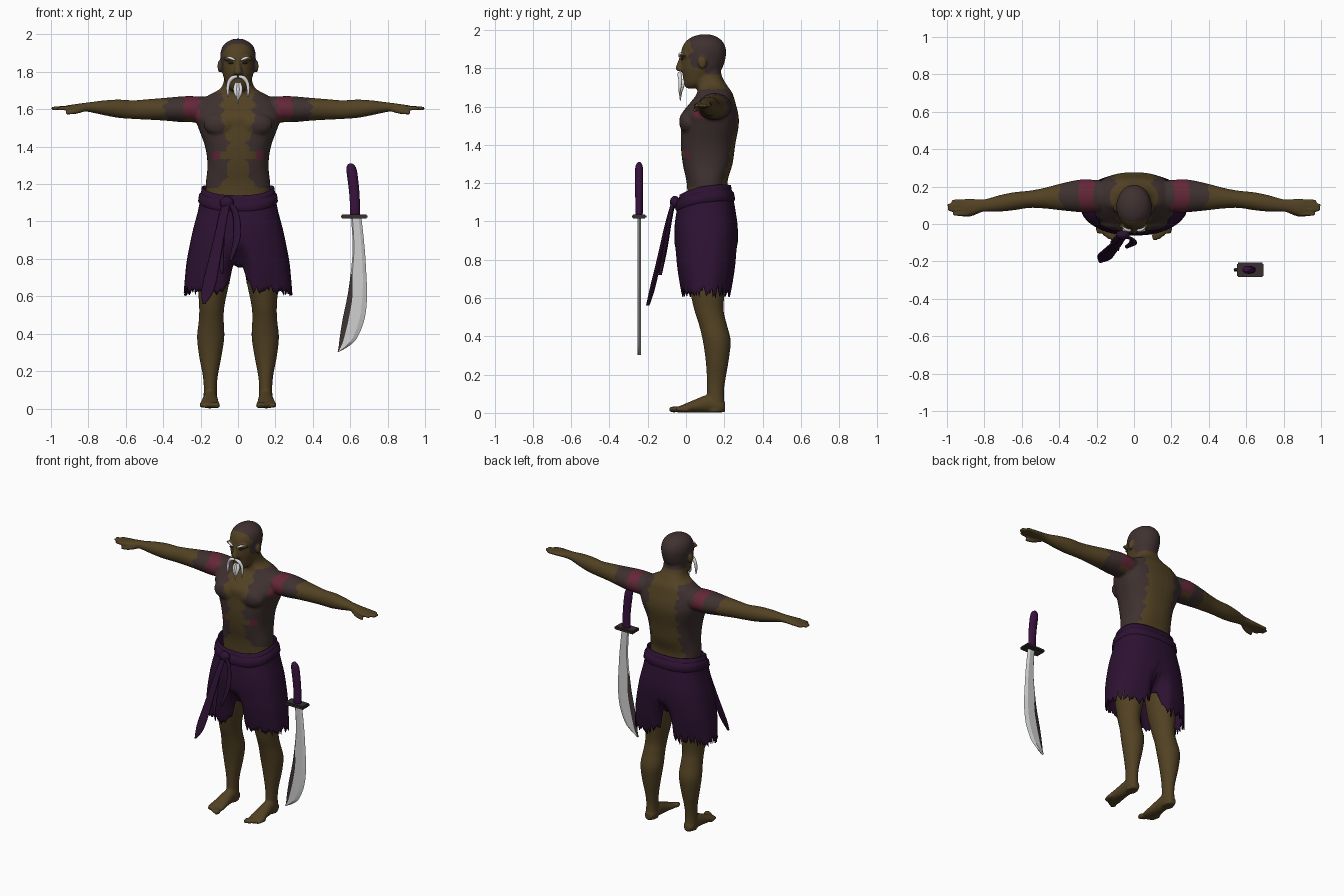
import bpy, bmesh, math, random
from mathutils import Vector, Matrix

if "Cube" in bpy.data.objects:
    bpy.data.objects.remove(bpy.data.objects["Cube"])
random.seed(4)

def mat(name, r, g, b):
    m = bpy.data.materials.new(name)
    m.diffuse_color = (r, g, b, 1)
    m.use_nodes = True
    m.node_tree.nodes["Principled BSDF"].inputs["Base Color"].default_value = m.diffuse_color
    return m

SKIN = mat("brown skin", .085, .054, .017)
INK = mat("dark body paint", .05, .031, .030)
RED = mat("maroon body paint", .125, .020, .040)
CLOTH = mat("purple cloth", .026, .006, .032)
WHITE = mat("white hair", .72, .72, .72)
STEEL = mat("steel", .62, .62, .62)
EDGE = mat("dark steel", .045, .032, .032)
GUARD = mat("guard brown", .040, .028, .030)
GRIP = mat("grip purple", .040, .006, .048)

def spline(rows, k=4):
    """Catmull-Rom interpolation through rows of numbers."""
    out, n = [], len(rows)
    for i in range(n - 1):
        a, b, c, d = rows[max(i-1, 0)], rows[i], rows[i+1], rows[min(i+2, n-1)]
        for j in range(k):
            u = j / k
            out.append([.5*(2*q + (r-p)*u + (2*p-5*q+4*r-s)*u*u + (3*q-p-3*r+s)*u**3)
                        for p, q, r, s in zip(a, b, c, d)])
    return out + [list(rows[-1])]

def skin_rings(bm, rings, caps=True):
    vs = [[bm.verts.new(p) for p in r] for r in rings]
    n = len(vs[0])
    for a, b in zip(vs, vs[1:]):
        for i in range(n):
            bm.faces.new((a[i], a[(i+1) % n], b[(i+1) % n], b[i]))
    if caps:
        bm.faces.new(vs[0]); bm.faces.new(vs[-1])

def sup(v, p):
    return math.copysign(abs(v) ** (2/p), v)

def tube(bm, axis, rows, s=1, n=28, p=2.0):
    """Rows of (position, centre1, centre2, radius1, radius2) along an axis."""
    rings = []
    for t, c1, c2, r1, r2 in spline(rows):
        ring = []
        for i in range(n):
            a = math.tau * i / n
            u, v = c1 + r1*sup(math.cos(a), p), c2 + r2*sup(math.sin(a), p)
            x, y, z = {'X': (t, u, v), 'Y': (u, t, v), 'Z': (u, v, t)}[axis]
            ring.append((s*x, y, z))
        rings.append(ring)
    skin_rings(bm, rings)

def sweep(bm, rows, n=12):
    """Round strand through rows of (x, y, z, radius)."""
    rows = spline(rows)
    rings = []
    for i, (x, y, z, r) in enumerate(rows):
        d = Vector(rows[min(i+1, len(rows)-1)][:3]) - Vector(rows[max(i-1, 0)][:3])
        q = d.to_track_quat('Z', 'Y')
        rings.append([Vector((x, y, z)) + q @ Vector((r*math.cos(math.tau*k/n), r*math.sin(math.tau*k/n), 0))
                      for k in range(n)])
    skin_rings(bm, rings)

def ball(bm, c, r):
    bmesh.ops.create_uvsphere(bm, u_segments=16, v_segments=10, radius=1,
                              matrix=Matrix.Translation(c) @ Matrix.Diagonal((*r, 1)))

def finish(bm, name, mats, smooth=True, thick=0):
    bmesh.ops.recalc_face_normals(bm, faces=bm.faces[:])
    me = bpy.data.meshes.new(name)
    bm.to_mesh(me); bm.free()
    ob = bpy.data.objects.new(name, me)
    bpy.context.collection.objects.link(ob)
    for m in mats:
        me.materials.append(m)
    if smooth:
        me.shade_smooth()
    if thick:
        ob.modifiers.new("thickness", 'SOLIDIFY').thickness = thick
    return ob

# body: torso, head, limbs as overlapping volumes, fused by a voxel remesh
bm = bmesh.new()
tube(bm, 'Z', [(1.08, 0, .12, .17, .11), (1.2, 0, .11, .172, .106), (1.3, 0, .113, .163, .13),
               (1.4, 0, .115, .176, .142), (1.5, 0, .125, .212, .15), (1.56, 0, .125, .23, .148),
               (1.62, 0, .14, .215, .118), (1.67, 0, .15, .165, .092), (1.71, 0, .135, .095, .08),
               (1.76, 0, .115, .074, .072), (1.82, 0, .11, .07, .07)], p=2.4, n=40)
tube(bm, 'Z', [(1.695, 0, .035, .028, .035), (1.72, 0, .05, .056, .06), (1.76, 0, .068, .073, .085),
               (1.8, 0, .082, .085, .107), (1.85, 0, .09, .092, .116), (1.9, 0, .093, .094, .116),
               (1.94, 0, .095, .08, .096), (1.965, 0, .097, .05, .062), (1.977, 0, .1, .018, .022)])
tube(bm, 'Z', [(1.785, 0, -.028, .022, .018), (1.8, 0, -.03, .022, .025), (1.84, 0, -.025, .013, .016),
               (1.875, 0, -.018, .011, .01)])
for s in (1, -1):
    ball(bm, (s*.09, .012, 1.52), (.095, .048, .065))
    ball(bm, (s*.098, .085, 1.83), (.012, .022, .034))
    ball(bm, (s*.04, -.012, 1.87), (.04, .018, .012))
    tube(bm, 'X', [(.12, .15, 1.595, .08, .07), (.24, .15, 1.6, .088, .07), (.3, .15, 1.6, .086, .069),
                   (.39, .145, 1.6, .072, .061), (.48, .138, 1.599, .055, .055), (.56, .132, 1.598, .046, .05),
                   (.64, .122, 1.603, .048, .049), (.72, .11, 1.608, .044, .039), (.79, .1, 1.611, .034, .027),
                   (.83, .096, 1.611, .036, .022), (.88, .09, 1.608, .045, .018), (.92, .09, 1.606, .043, .014)], s)
    for y, tip in ((.053, .97), (.077, .995), (.1, 1.0), (.122, .975)):
        sweep(bm, [(s*.89, y, 1.607, .012), (s*(tip-.02), y, 1.605, .011), (s*tip, y, 1.603, .006)])
    sweep(bm, [(s*.82, .08, 1.603, .016), (s*.87, .055, 1.588, .014), (s*.92, .044, 1.578, .008)])
    tube(bm, 'Z', [(.88, .12, .11, .1, .11), (.7, .13, .11, .088, .1), (.55, .14, .118, .068, .078),
                   (.47, .143, .138, .067, .073), (.38, .146, .16, .073, .073), (.28, .148, .163, .06, .061),
                   (.18, .148, .158, .041, .049), (.11, .148, .154, .035, .044), (.05, .148, .155, .037, .046),
                   (.004, .148, .155, .035, .046)], s)
    tube(bm, 'Y', [(.205, .148, .028, .02, .024), (.18, .148, .036, .036, .034), (.12, .148, .048, .039, .047),
                   (.04, .15, .034, .046, .033), (-.02, .152, .021, .054, .02), (-.05, .15, .017, .048, .014)], s)
    for i in range(5):
        ball(bm, (s*(.113 + .0205*i), -.064 + .007*i + .002*i*i, .018), (.017 - .0015*i, .027, .017 - .001*i))
body = finish(bm, "body", [SKIN, INK, RED])
r = body.modifiers.new("fuse", 'REMESH')
r.mode, r.voxel_size = 'VOXEL', .007
m = body.modifiers.new("soften", 'SMOOTH')
m.factor, m.iterations = .5, 4
bpy.context.view_layer.update()
fused = bpy.data.meshes.new_from_object(body.evaluated_get(bpy.context.evaluated_depsgraph_get()))
body.modifiers.clear()
body.data = fused
fused.materials.clear()
for m in (SKIN, INK, RED):
    fused.materials.append(m)
fused.shade_smooth()

def paint(c, n):
    """Body paint layout: 0 skin, 1 dark, 2 maroon."""
    x, y, z = abs(c.x), c.y, c.z
    wob = .009*math.sin(z*70 + y*30) + .006*math.sin(z*140 + 1)
    if z > 1.74:
        return 1 if y > .025 + wob and z > (1.80 if y < .1 else 1.765) and not (x > .094 and z < 1.86) else 0
    if z < 1.17 + wob or x > .39 + wob:
        return 0
    if x > .29 + .5*wob:
        return 1
    if x > .205 + wob and z > 1.535:
        return 2 if n.z > -.75 else 0
    if y < .1:
        if abs(z - 1.345) < .027 + wob:
            return 0 if x < .095 else 2 if x < .135 and y < .08 else 1
        w = .055 + .03*max(0, min(1, (z - 1.42)/.12)) + .045*max(0, (1.26 - z)/.08)
    else:
        w = .105 + .02*max(0, (1.3 - z)/.1)
    return 1 if x > w + wob and z < 1.69 else 0

for f in fused.polygons:
    f.material_index = paint(f.center, f.normal)

# eyes, eyebrows, moustache and goatee
bm = bmesh.new()
for s in (1, -1):
    ball(bm, (s*.036, -.021, 1.847), (.014, .006, .005))
finish(bm, "eyes", [GUARD])
bm = bmesh.new()
for s in (1, -1):
    sweep(bm, [(s*.015, -.034, 1.862, .005), (s*.04, -.031, 1.874, .008), (s*.062, -.014, 1.878, .003)])
finish(bm, "eyebrows", [WHITE])
bm = bmesh.new()
for s in (1, -1):
    sweep(bm, [(s*.003, -.034, 1.775, .007), (s*.03, -.034, 1.768, .011), (s*.05, -.03, 1.74, .010),
               (s*.055, -.032, 1.70, .008), (s*.052, -.034, 1.665, .003)])
finish(bm, "moustache", [WHITE])
bm = bmesh.new()
for dx, end in ((-.01, 1.665), (0, 1.63), (.01, 1.655)):
    sweep(bm, [(dx*.8, -.012, 1.74, .008), (dx*1.4, -.02, 1.71, .012), (dx, -.028, 1.68, .009), (dx*.5, -.03, end, .002)])
finish(bm, "goatee", [WHITE])

# ragged knee-length shorts and waistband
PROFILE = spline([(1.22, .188, .125), (1.14, .2, .138), (1.06, .213, .153), (.95, .242, .166),
                  (.8, .272, .16), (.7, .283, .147), (.55, .295, .118)], 8)

def cloth_point(a, z, off=0):
    _, rx, ry = min(PROFILE, key=lambda q: abs(q[0] - z))
    lo = [q for q in PROFILE if q[0] >= z][-1]
    hi = [q for q in PROFILE if q[0] <= z][0]
    t = 0 if lo[0] == hi[0] else (lo[0] - z)/(lo[0] - hi[0])
    rx, ry = (lo[k] + (hi[k] - lo[k])*t + off for k in (1, 2))
    rx += .006*math.sin(9*a)*max(0, 1 - z)
    x = rx*sup(math.cos(a), 2.5)
    pinch = .8*max(0, min(1, (.88 - z)/.14))*math.exp(-(x/.045)**2)
    return (x, .105 + ry*sup(math.sin(a), 2.5)*(1 - pinch), z)

N = 120
top = lambda a: 1.165 + .025*math.sin(a) + .02*math.cos(a)**2
hem = []
for i in range(N):
    a = math.tau*i/N
    x = cloth_point(a, .75)[0]
    tooth = random.choice((.0, .02, .045)) * (1.3 if math.sin(a) > 0 else .8) if i % 2 else random.uniform(-.025, .01)
    hem.append(.625 + tooth + .15*math.exp(-(x/.05)**2))
bm = bmesh.new()
skin_rings(bm, [[cloth_point(math.tau*i/N, top(math.tau*i/N) + (hem[i] - top(math.tau*i/N))*k/20)
                 for i in range(N)] for k in range(21)], caps=False)
finish(bm, "ragged_shorts", [CLOTH], thick=.006)
bm = bmesh.new()
skin_rings(bm, [[cloth_point(math.tau*i/N, top(math.tau*i/N) - .03 - d, o) for i in range(N)]
                for d, o in ((0, .001), (.01, .009), (.045, .009), (.055, .001))], caps=False)
finish(bm, "waistband", [CLOTH])

# sash knot and hanging ribbons: rows of (x, y, z, half width)
bm = bmesh.new()
ball(bm, (-.06, -.058, 1.1), (.038, .026, .034))
finish(bm, "sash_knot", [CLOTH])
K = (-.06, -.065, 1.105, .02)
for name, rows in (
        ("long_sash_tail", [K, (-.088, -.1, .98, .025), (-.125, -.14, .8, .032), (-.16, -.178, .64, .035), (-.182, -.2, .56, .008)]),
        ("short_sash_tail", [K, (-.09, -.085, 1.0, .022), (-.1, -.11, .85, .026), (-.085, -.135, .72, .006)]),
        ("sash_loop", [K, (-.015, -.078, 1.05, .018), (-.005, -.1, .92, .02), (-.04, -.122, .79, .008)])):
    bm = bmesh.new()
    rings = []
    for x, y, z, w in spline(rows, 6):
        rings.append([(x + w*math.cos(a), y + .009*math.sin(a) - .3*w*math.cos(a), z)
                      for a in (math.tau*i/12 for i in range(12))])
    skin_rings(bm, rings)
    finish(bm, name, [CLOTH])

# curved sword: columns are cutting edge, bevel, ridge and back
Y = -.245
bm = bmesh.new()
rings = []
for z, a, b, c, d in spline([(1.02, .605, .612, .645, .66), (.86, .613, .62, .66, .677), (.72, .602, .612, .667, .686),
                             (.6, .585, .612, .665, .69), (.48, .56, .592, .65, .677), (.38, .544, .568, .615, .638),
                             (.335, .539, .553, .58, .595), (.303, .533, .535, .537, .54)]):
    rings.append([(a, Y, z), (b, Y-.007, z), (c, Y-.009, z), (d, Y, z), (c, Y+.009, z), (b, Y+.007, z)])
skin_rings(bm, rings)
for f in bm.faces:
    c = f.calc_center_median()
    on_edge = len(f.verts) == 4 and min(abs(v.co.y - Y) for v in f.verts) < .001 and f.normal.length >= 0
    ridge = any(abs(abs(v.co.y - Y) - .009) < .001 for v in f.verts)
    f.material_index = int(on_edge and not ridge and c.z < .72)
finish(bm, "sword_blade", [STEEL, EDGE], smooth=False)
bm = bmesh.new()
bmesh.ops.create_cube(bm, size=1, matrix=Matrix.Translation((.622, Y, 1.026)) @ Matrix.Diagonal((.142, .076, .022, 1)))
bmesh.ops.bevel(bm, geom=bm.edges[:], offset=.006, segments=2, affect='EDGES')
finish(bm, "sword_guard", [GUARD], smooth=False)
bm = bmesh.new()
tube(bm, 'Z', [(1.03, .625, Y, .026, .019), (1.12, .624, Y, .027, .02), (1.2, .617, Y, .028, .021),
               (1.27, .608, Y, .028, .021), (1.298, .604, Y, .021, .015), (1.31, .602, Y, .008, .006)], n=20)
finish(bm, "sword_grip", [GRIP])
